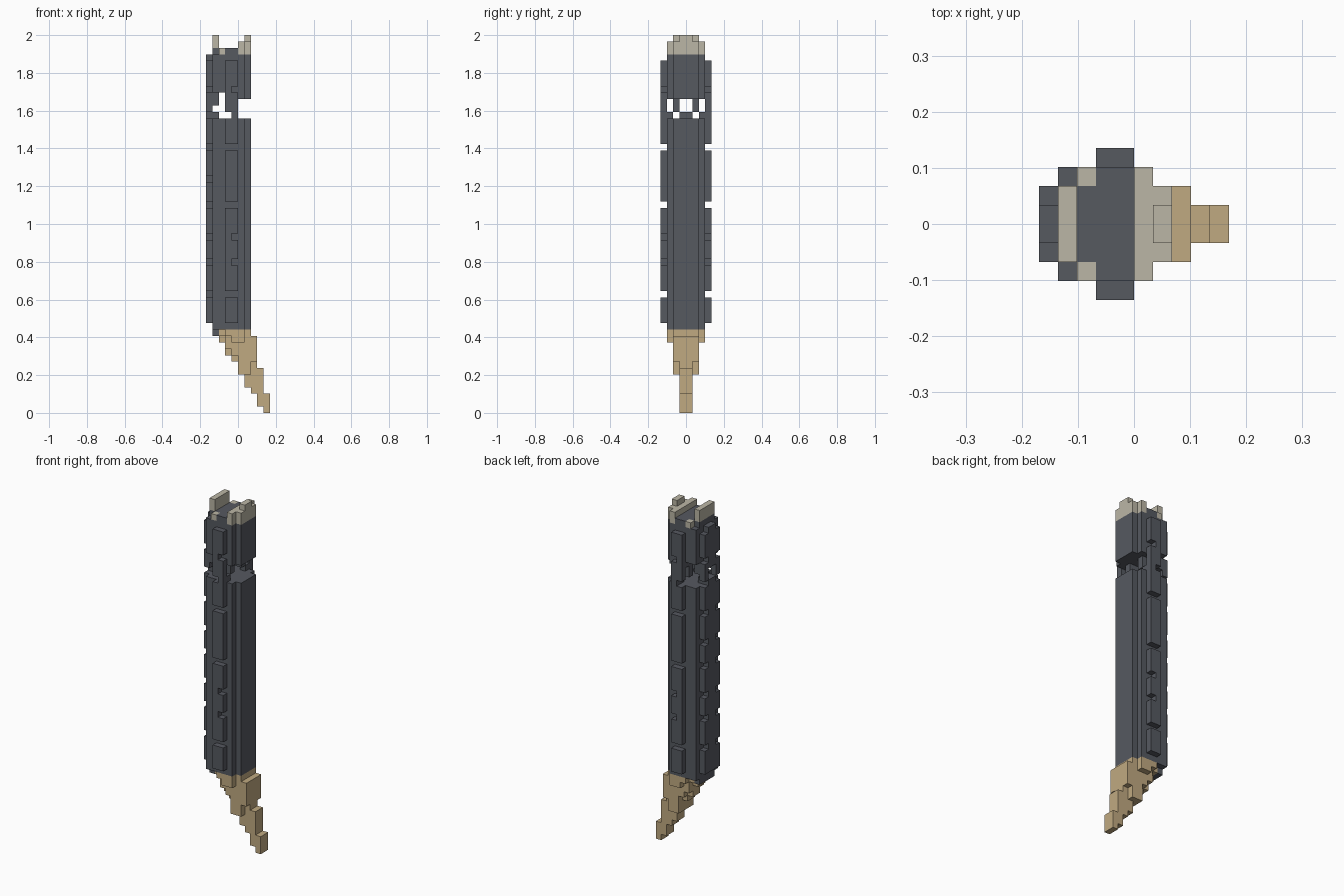
import bpy
import bmesh
from mathutils import Matrix

if "Cube" in bpy.data.objects:
    bpy.data.objects.remove(bpy.data.objects["Cube"], do_unlink=True)

U = 2 / 59  # one block


def material(name, color):
    mat = bpy.data.materials.new(name)
    mat.use_nodes = True
    rgba = (*color, 1)
    mat.diffuse_color = rgba
    bsdf = mat.node_tree.nodes["Principled BSDF"]
    bsdf.inputs["Base Color"].default_value = rgba
    bsdf.inputs["Roughness"].default_value = 0.8
    return mat


DARK = material("dark slate", (0.092, 0.1, 0.118))
CREAM = material("pale cream", (0.5, 0.47, 0.38))
TAN = material("warm tan", (0.53, 0.4, 0.22))


def add_box(bm, x0, x1, y0, y1, z0, z1):
    size = Matrix.Diagonal(((x1 - x0) * U, (y1 - y0) * U, (z1 - z0) * U, 1))
    middle = Matrix.Translation(((x0 + x1) * U / 2, (y0 + y1) * U / 2, (z0 + z1) * U / 2))
    bmesh.ops.create_cube(bm, size=1, matrix=middle @ size)


def part(name, mat, centred=(), paired=()):
    """centred: (x0, x1, half width, z0, z1); paired: (x0, x1, y0, y1, z0, z1) on both sides."""
    bm = bmesh.new()
    for x0, x1, w, z0, z1 in centred:
        add_box(bm, x0, x1, -w, w, z0, z1)
    for x0, x1, y0, y1, z0, z1 in paired:
        add_box(bm, x0, x1, y0, y1, z0, z1)
        add_box(bm, x0, x1, -y1, -y0, z0, z1)
    mesh = bpy.data.meshes.new(name)
    bm.to_mesh(mesh)
    bm.free()
    mesh.materials.append(mat)
    obj = bpy.data.objects.new(name, mesh)
    bpy.context.collection.objects.link(obj)


# Long lower shaft
part("lower_shaft", DARK,
     [(-4, -3, 3, 13, 46), (-3, 1, 3, 13, 46), (1, 2, 2, 13, 46), (-4, -3, 2, 12, 13)])

# Upper shaft above the pierced band
part("upper_shaft", DARK,
     [(-4, -2, 3, 50, 56), (-2, 1, 3, 49, 56), (1, 2, 2, 49, 56), (-4, 0, 2, 56, 57)],
     [(-2, 0, 2, 3, 56, 57)])

# Broken pieces that bridge the band
part("band_pieces", DARK,
     [(-4, -3, 1, 46, 47)],
     [(-4, -3, 1, 2, 48, 50), (-2, 0, 1, 2, 47, 49), (-1, 0, 2, 3, 46, 47)])

# Spine along the -x face, open at the band
part("back_spine", DARK, [(-5, -4, 1, 14, 47), (-5, -4, 1, 49, 56)])

# Small plates either side of the spine
spans = [(14, 18), (19, 23), (24, 27), (28, 32), (33, 36), (37, 41), (42, 46), (47, 50), (51, 55)]
part("spine_plates", DARK, paired=[(-5, -4, 1, 2, a, b) for a, b in spans])

# Raised side panels: full-depth outer half, notched inner half
outer = [(14, 18), (19, 32), (33, 41), (42, 46), (47, 55)]
inner = [(14, 18), (19, 23), (24, 27), (28, 32), (33, 41), (42, 50), (51, 55)]
part("side_panels", DARK,
     paired=[(-2, -1, 3, 4, a, b) for a, b in outer] + [(-1, 0, 3, 4, a, b) for a, b in inner])

# Pale crown
part("crown", CREAM,
     [(-4, -3, 2, 57, 59), (0, 1, 3, 56, 58), (1, 2, 2, 56, 58), (1, 2, 1, 58, 59)],
     [(-3, -2, 2, 3, 56, 57)])

# Stepped tapering point
bottoms = [11, 9, 8, 6, 4, 3, 1, 0]
tops = [13, 13, 13, 13, 13, 12, 7, 3]
core = [(i - 3, i - 2, 1, a, b) for i, (a, b) in enumerate(zip(bottoms, tops))]
cheeks = [(i - 3, i - 2, 1, 2, a, b)
          for i, (a, b) in enumerate(zip([12, 10, 9, 6, 6, 8], tops))]
part("pointed_tip", TAN, core, cheeks + [(-2, -1, 2, 3, 12, 13), (-1, 1, 2, 3, 11, 13)])
